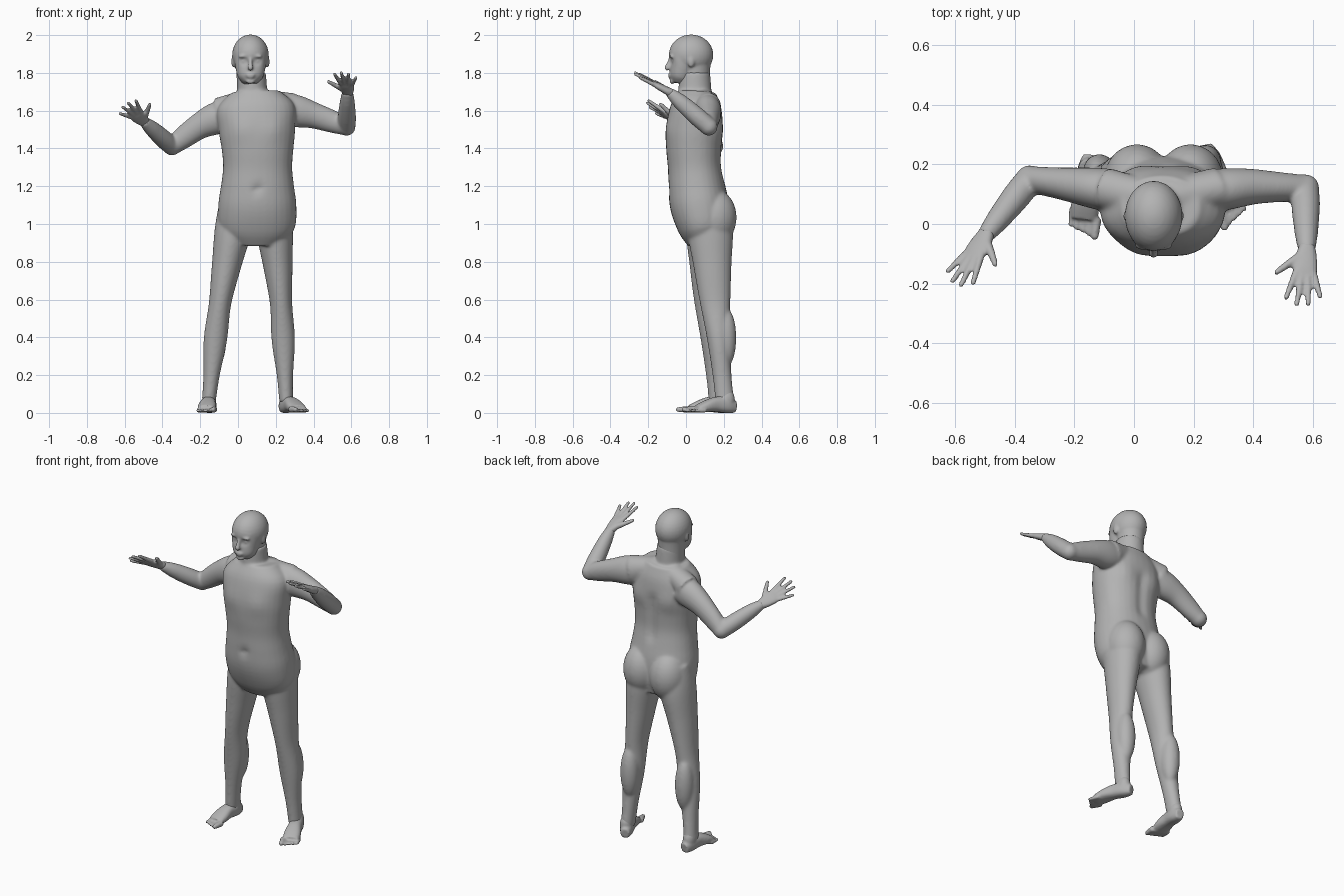
import bpy, bmesh, math
from mathutils import Vector, Matrix

default_cube = bpy.data.objects.get("Cube")
if default_cube:
    bpy.data.objects.remove(default_cube)

grey = (.45, .45, .45, 1)
skin = bpy.data.materials.new("plain grey")
skin.use_nodes = True
skin.diffuse_color = grey
skin.node_tree.nodes["Principled BSDF"].inputs["Base Color"].default_value = grey

bm = bmesh.new()
X, Y, Z = Matrix.Identity(3)
RINGS, SIDES = 32, 32


def sample(keys, t):
    """Value of a smooth curve through evenly spaced keys."""
    last = len(keys) - 1
    i = min(int(t * last), last - 1)
    f = t * last - i
    a, b, c, d = (keys[min(max(i + k, 0), last)] for k in (-1, 0, 1, 2))
    return b + (c - a + (2 * a - 5 * b + 4 * c - d + (3 * (b - c) + d - a) * f) * f) * (f / 2)


def rounded(angle, power):
    return [math.copysign(abs(w) ** (2 / power), w) for w in (math.cos(angle), math.sin(angle))]


def loft(path, widths, depths=None, across=Z, power=2):
    """Tube along a path; widths lie along the across direction."""
    path = [Vector(p) for p in path]
    depths = depths or widths
    rows = []
    for step in range(RINGS + 1):
        t = step / RINGS
        centre = sample(path, t)
        ahead = (sample(path, min(t + .01, 1)) - sample(path, max(t - .01, 0))).normalized()
        u = (across - ahead * across.dot(ahead)).normalized()
        v = ahead.cross(u)
        u, v = u * sample(widths, t), v * sample(depths, t)
        row = []
        for side in range(SIDES):
            p, q = rounded(math.tau * side / SIDES, power)
            row.append(bm.verts.new(centre + u * p + v * q))
        rows.append(row)
    for low, high in zip(rows, rows[1:]):
        for i in range(SIDES):
            bm.faces.new((low[i - 1], low[i], high[i], high[i - 1]))
    bm.faces.new(rows[0])
    bm.faces.new(rows[-1])


def ball(centre, *radii):
    size = Matrix.Diagonal((*radii, 1) if len(radii) == 3 else (*radii * 3, 1))
    bmesh.ops.create_uvsphere(bm, u_segments=SIDES, v_segments=SIDES // 2, radius=1,
                              matrix=Matrix.Translation(centre) @ size)


def digit(start, end, thick):
    """Finger or toe with a round tip."""
    thin = thick * .75
    loft([start, end], [thick, thin])
    ball(end, thin)


def push(centre, radius, move):
    """Soft sculpting: move the surface near a point."""
    for vert in bm.verts:
        near = (vert.co - centre).length / radius
        vert.co += move * math.exp(-near * near)


def finish(name, smoothing):
    """Fuse all pieces built so far into one smooth object."""
    bmesh.ops.recalc_face_normals(bm, faces=bm.faces)
    mesh = bpy.data.meshes.new(name)
    bm.to_mesh(mesh)
    bm.clear()
    mesh.materials.append(skin)
    part = bpy.data.objects.new(name, mesh)
    bpy.context.collection.objects.link(part)
    fuse = part.modifiers.new("fuse", 'REMESH')
    fuse.mode = 'VOXEL'
    fuse.voxel_size = .0065
    fuse.use_smooth_shade = True
    soften = part.modifiers.new("soften", 'SMOOTH')
    soften.factor = .5
    soften.iterations = smoothing


def leg(hip, knee, ankle):
    loft([hip, knee, ankle],
         [.1, .098, .077, .059, .062, .043, .037],
         [.1, .12, .1, .08, .06, .05, .05], X)
    calf = Vector(knee).lerp(Vector(ankle), .35) + Y * .037
    ball(calf, .055, .057, .16)


def arm(shoulder, middle, elbow, wrist):
    loft([shoulder, middle, elbow], [.08, .085, .07, .06, .047], [.07, .07, .06, .05, .045])
    ball(elbow, .048)
    loft([elbow, wrist], [.047, .049, .042, .026], [.047, .048, .04, .029])


def foot(name, heel, toes, inner_sign):
    heel, toes = Vector(heel), Vector(toes)
    way = (toes - heel).normalized()
    inner = way.cross(Z) * inner_sign
    sole_end = toes - way * .04
    loft([heel + Z * .03, heel.lerp(sole_end, .5) + Z * .045, sole_end + Z * .02],
         [.025, .038, .04, .048, .045], [.03, .04, .04, .03, .02], inner, 2.5)
    # Ankle
    ball(heel.lerp(toes, .2) + Z * .07, .037, .045, .06)
    # Five toes, the big one on the inner side
    for i in range(5):
        thick = .012 if i else .018
        place = 1 - i / 2
        tip = toes + inner * place * .042 + way * place * .015 + Z * thick
        digit(tip - way * .06, tip, thick)
    finish(name, 5)


def hand(name, wrist, reach, across):
    wrist = Vector(wrist)
    way = (Vector(reach) - wrist).normalized()
    across = Vector(across)
    across = (across - way * across.dot(way)).normalized()
    palm = wrist + way * .1
    loft([wrist - way * .02, palm], [.026, .035, .041, .037], [.024, .02, .017, .01], across, 2.4)
    # Fingers fan out from the knuckles, index first
    for i in range(4):
        place = i / 1.5 - 1
        length = .207 - .03 * place * place - .01 * place
        digit(palm - way * .015 + across * place * .03, wrist + way * length + across * place * .057, .0125)
    # Thumb in two bones
    joint = wrist + way * .06 - across * .06
    digit(wrist + way * .02 - across * .015, joint, .018)
    digit(joint, wrist + way * .095 - across * .095, .0135)
    finish(name, 5)


# Torso
loft([(.1, .11, .9), (.103, .06, 1.17), (.103, .043, 1.43), (.09, .06, 1.7)],
     [.14, .2, .207, .193, .183, .19, .203, .205, .13],
     [.1, .135, .155, .15, .143, .148, .15, .135, .1], X, 2.2)

# Neck and trapezius
loft([(.08, .05, 1.62), (.07, .045, 1.8)], [.09, .08, .078], [.09, .087, .083], X)
loft([(.07, .08, 1.67), (-.1, .12, 1.6)], [.05, .07], [.06, .07])
loft([(.08, .08, 1.67), (.28, .12, 1.61)], [.05, .085], [.06, .07])

# Buttocks
for x in (.01, .19):
    ball((x, .15, 1.035), .11, .118, .15)

# Legs
leg((0, .12, 1.1), (-.095, .125, .58), (-.155, .17, .06))
leg((.18, .12, 1.1), (.228, .155, .58), (.255, .205, .06))

# Arms
right_wrist, left_wrist = (-.5, -.04, 1.545), (.58, -.09, 1.7)
arm((-.06, .11, 1.58), (-.2, .13, 1.52), (-.35, .15, 1.41), right_wrist)
arm((.25, .11, 1.61), (.4, .125, 1.575), (.575, .12, 1.515), left_wrist)

# Navel, chest, shoulder blades and spine
trunk = Vector((.105, .045, 1.5))
push(trunk - Y * .145 - Z * .315, .025, Y * .015)
for side in (-X, X):
    push(trunk + side * .09 - Y * .13, .06, Y * -.008)
    push(trunk + side * .11 + Y * .135, .06, Y * .012)
for i in range(7):
    push(trunk + Y * .145 - Z * .04 * i, .03, Y * -.01)
finish("torso_and_limbs", 20)

# Feet and hands
foot("right_foot", (-.147, .23, 0), (-.172, -.022, 0), -1)
foot("left_foot", (.237, .262, 0), (.337, .02, 0), 1)
hand("right_hand", right_wrist, (-.59, -.19, 1.625), (-.09, .04, -.07))
hand("left_hand", left_wrist, (.566, -.265, 1.795), (1, .1, -.2))

# Skull, jaw and upper neck
skull = Vector((.066, .027, 1.895))
ball(skull, .097, .118, .108)
loft([skull - Y * .067 - Z * .15, skull - Y * .027], [.035, .065, .078, .085, .085],
     [.035, .055, .065, .08, .09], X, 2.2)
loft([skull + Y * .02 - Z * .18, skull + Y * .02], [.07, .075, .085], [.076, .08, .09], X)

# Nose, lips, chin
face = skull - Y * .11
nose_tip = face - Y * .018 - Z * .07
loft([face - Z * .015, nose_tip], [.008, .01, .016], None, X)
ball(nose_tip, .016, .012, .013)
ball(face - Z * .105, .027, .013, .009)
ball(face - Z * .116, .022, .012, .008)
ball(face + Y * .01 - Z * .14, .025, .014, .014)

# Brows, eyes and ears
for side in (-X, X):
    eye = face + side * .034 - Z * .033
    ball(eye + Y * .008 + Z * .025, .03, .014, .01)
    push(eye, .017, Y * .02)
    ball(eye + Y * .022, .014)
    ball(skull + side * .09 - Z * .035, .012, .018, .032)
finish("head", 6)
